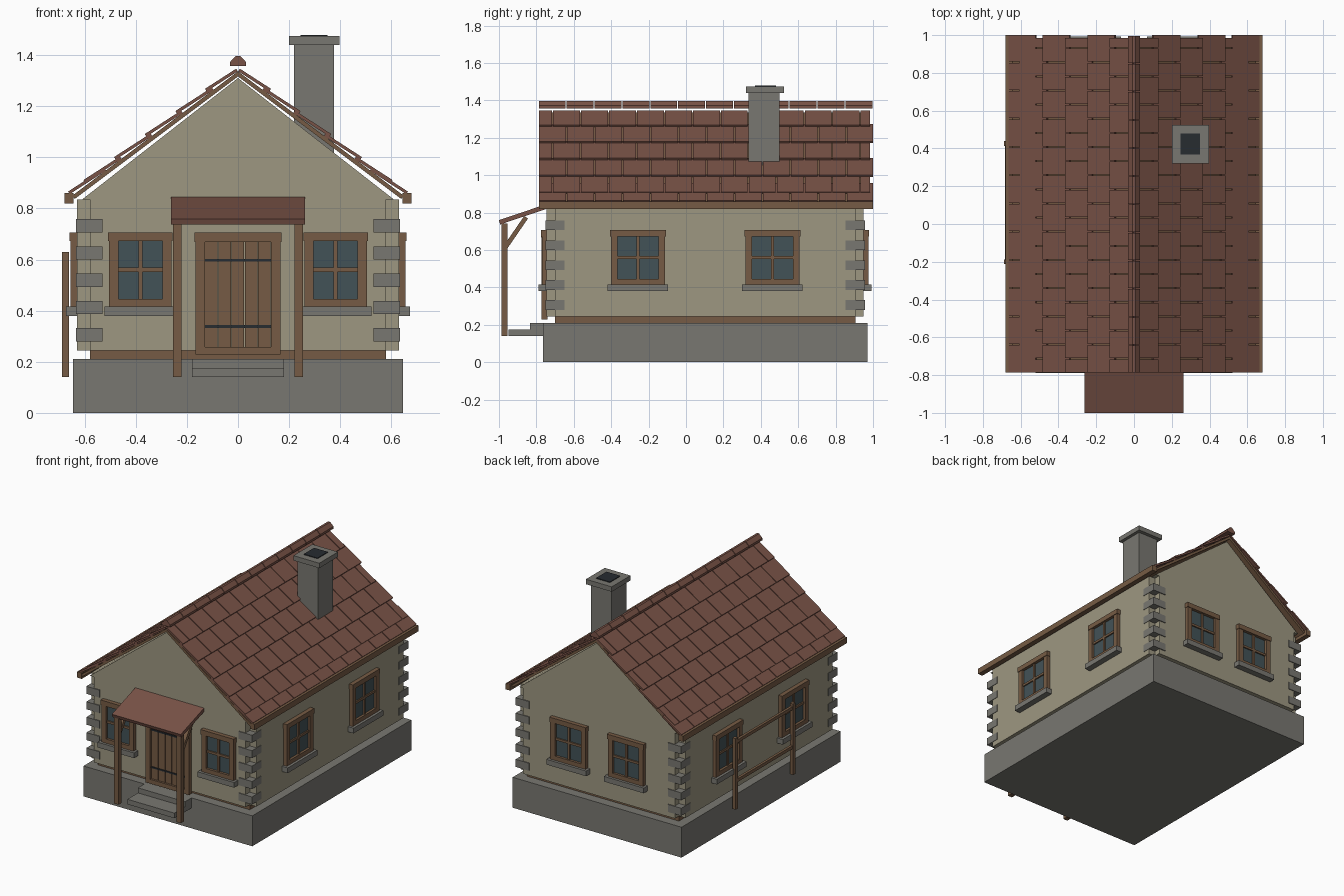
import bpy, bmesh
from math import pi, atan2, hypot
from mathutils import Matrix, Vector

if "Cube" in bpy.data.objects:
    bpy.data.objects.remove(bpy.data.objects["Cube"])


def mat(name, col):
    m = bpy.data.materials.new(name)
    m.diffuse_color = (*col, 1)
    m.use_nodes = True
    m.node_tree.nodes["Principled BSDF"].inputs["Base Color"].default_value = m.diffuse_color
    return m


PLASTER = mat("plaster", (.34, .31, .22))
WOOD = mat("wood", (.18, .105, .058))
TILE = mat("tile", (.19, .085, .062))
STONE = mat("stone", (.19, .185, .165))
GLASS = mat("glass", (.055, .085, .095))
DARK = mat("dark", (.02, .025, .03))


def add_box(bm, b, M=Matrix()):
    """b = x0, x1, y0, y1, z0, z1"""
    c = Vector(((b[0] + b[1]) / 2, (b[2] + b[3]) / 2, (b[4] + b[5]) / 2))
    S = Matrix.Diagonal((b[1] - b[0], b[3] - b[2], b[5] - b[4], 1))
    bmesh.ops.create_cube(bm, size=1, matrix=M @ Matrix.Translation(c) @ S)


def finish(name, bm, m):
    bmesh.ops.recalc_face_normals(bm, faces=bm.faces)
    me = bpy.data.meshes.new(name)
    bm.to_mesh(me)
    bm.free()
    me.materials.append(m)
    ob = bpy.data.objects.new(name, me)
    bpy.context.collection.objects.link(ob)
    return ob


def boxes(name, m, items, M=Matrix()):
    bm = bmesh.new()
    for b in items:
        add_box(bm, b, M)
    return finish(name, bm, m)


def prism(name, m, pts, y0, y1):
    """Extrude an x-z outline along y."""
    bm = bmesh.new()
    f = bm.faces.new([bm.verts.new((x, y0, z)) for x, z in pts])
    r = bmesh.ops.extrude_face_region(bm, geom=[f])
    bmesh.ops.translate(bm, vec=(0, y1 - y0, 0),
                        verts=[v for v in r["geom"] if isinstance(v, bmesh.types.BMVert)])
    return finish(name, bm, m)


# Foundation, steps and recessed timber sill
boxes("foundation", STONE, [(-.645, .645, -.765, .97, 0, .21)])
boxes("front_steps", STONE, [(-.18, .18, -.835, -.76, .175, .21),
                             (-.18, .18, -.95, -.76, .14, .175)])
boxes("timber_sill", WOOD, [(-.58, .58, -.70, .905, .21, .245)])

# Walls with notched corners, and gable
boxes("side_walls", PLASTER, [(-.63, .63, -.70, .905, .245, .835)])
boxes("end_walls", PLASTER, [(-.58, .58, -.745, .95, .245, .84)])
prism("gable", PLASTER, [(-.61, .835), (.61, .835), (0, 1.31)], -.745, .95)

# Corner stones
quoins = []
for i in range(5):
    z = .28 + i * .1065
    for x in (-.582, .582):
        for y in (-.70, .905):
            quoins.append((x - .051, x + .051, y - .051, y + .051, z, z + .052))
boxes("corner_stones", STONE, quoins)

# Roof: local frame per slope, u down the slope, v along y, w outward
Y0, Y1 = -.785, .995
ROWS = (.815, .74, .59, .44, .29, .145)
for s, side in ((-1, "left"), (1, "right")):
    R = Matrix(((s * .8, 0, s * .6, 0), (0, 1, 0, 0),
                (-.6, 0, .8, 1.336), (0, 0, 0, 1)))
    boxes(side + "_roof_deck", WOOD, [(0, .81, Y0, Y1 - .015, -.016, 0)], R)
    bm = bmesh.new()
    for r, u in enumerate(ROWS):
        length = min(.17, u)
        T = R @ Matrix.Translation((u, 0, .011)) @ Matrix.Rotation(-.07, 4, 'Y')
        y = Y0 - (r % 2) * .075
        end = 1.0 if r % 2 == 0 else .985
        while y < end - .01:
            a, b = max(y, Y0), min(y + .1435, end)
            if b - a > .01:
                add_box(bm, (-length, 0, a, b, 0, .012), T)
            y += .1495
    finish(side + "_roof_tiles", bm, TILE)
    x = s * .661
    boxes(side + "_eave_board", WOOD, [(x - .018, x + .018, -.787, 1.0, .82, .86)])

# Ridge caps
for i in range(12):
    y = -.787 + i * .149
    prism("ridge_cap", TILE, [(-.032, 1.357), (.032, 1.357), (.032, 1.372),
                              (.008, 1.397), (-.008, 1.397), (-.032, 1.372)], y, y + .144)

# Chimney
boxes("chimney_stack", STONE, [(.22, .375, .335, .50, .98, 1.445)])
boxes("chimney_cap", STONE, [(.20, .397, .32, .525, 1.44, 1.474)])
boxes("chimney_flue", DARK, [(.245, .35, .368, .48, 1.45, 1.479)])


def window(name, x, y, angle, w):
    """Window facing local -y with the wall surface at local y = 0."""
    M = Matrix.Translation((x, y, 0)) @ Matrix.Rotation(angle, 4, 'Z')
    h, d = w / 2, .004
    boxes(name + "_frame", WOOD, [
        (-h, -h + .036, -.025, d, .415, .68), (h - .036, h, -.025, d, .415, .68),
        (-h - .004, h + .004, -.029, d, .672, .706), (-h, h, -.025, d, .415, .445),
        (-.008, .008, -.017, d, .44, .68), (-h + .03, h - .03, -.017, d, .552, .568)], M)
    boxes(name + "_glass", GLASS, [(-h + .03, h - .03, -.008, d, .44, .68)], M)
    boxes(name + "_ledge", STONE, [(-h - .017, h + .017, -.043, d, .38, .416)], M)


for s in (-1, 1):
    window("front_window", s * .382, -.745, 0, .245)
    window("back_window", s * .22, .95, pi, .27)
    for y in (-.257, .462):
        window("side_window", s * .63, y, s * pi / 2, .29)

# Door
boxes("door_frame", WOOD, [(-.167, -.13, -.772, -.74, .228, .70), (.13, .167, -.772, -.74, .228, .70),
                           (-.17, .17, -.776, -.74, .668, .706), (-.167, .167, -.772, -.74, .228, .258)])
boxes("door_planks", WOOD, [(-.129 + i * .052, -.129 + i * .052 + .049, -.758, -.74, .25, .675)
                            for i in range(5)])
boxes("door_straps", DARK, [(-.13, .13, -.763, -.75, z, z + .01) for z in (.333, .592)])


def beam(name, m, p, q, x0, x1, t):
    """Box between two y-z points, spanning x0..x1, with thickness t."""
    dy, dz = q[0] - p[0], q[1] - p[1]
    M = Matrix.Translation((0, *p)) @ Matrix.Rotation(atan2(dz, dy), 4, 'X')
    boxes(name, m, [(x0, x1, 0, hypot(dy, dz), -t / 2, t / 2)], M)


# Porch
beam("porch_roof", TILE, (-.997, .748), (-.742, .834), -.263, .263, .024)
for s in (-1, 1):
    x = s * .238
    boxes("porch_post", WOOD, [(x - .017, x + .017, -.987, -.955, .14, .742)])
    beam("porch_brace", WOOD, (-.965, .615), (-.855, .775), x - .012, x + .012, .024)

# Side railing on the left
boxes("railing_posts", WOOD, [(-.688, -.662, y - .013, y + .013, .14, .63) for y in (-.20, .427)])
boxes("railing_rails", WOOD, [(-.684, -.666, -.20, .427, z, z + .022) for z in (.32, .59)])
